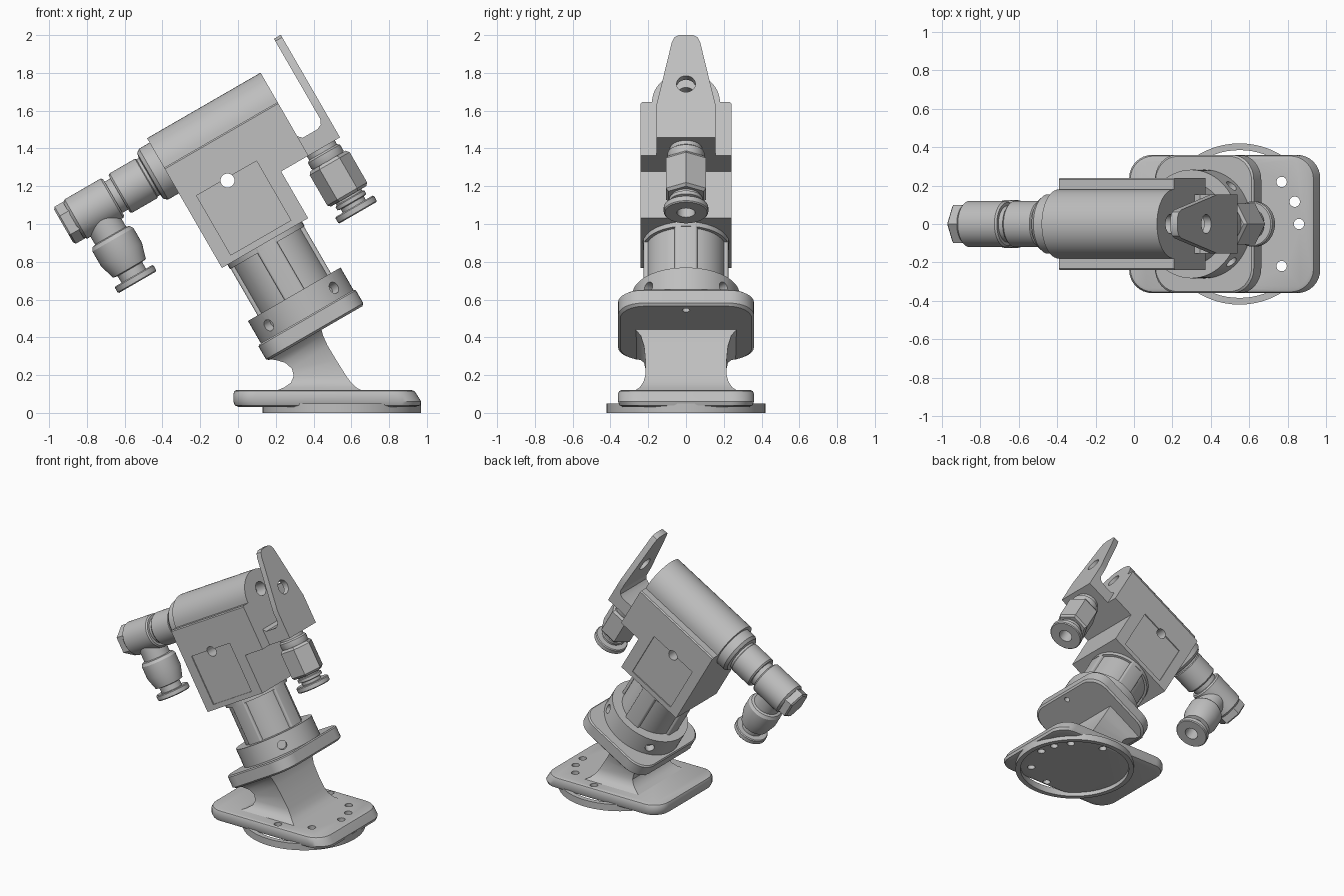
import bpy, bmesh
from math import radians, sin, cos, pi
from mathutils import Matrix, Vector

cube = bpy.data.objects.get("Cube")
if cube:
    bpy.data.objects.remove(cube, do_unlink=True)

grey = bpy.data.materials.new("grey metal")
grey.use_nodes = True
tone = (0.52, 0.52, 0.52, 1)
grey.diffuse_color = tone
grey.node_tree.nodes["Principled BSDF"].inputs["Base Color"].default_value = tone

# Frames: the whole valve leans 30 degrees; its local axes are u (x), y and w (z)
FLAT = Matrix()
LEAN = Matrix.Rotation(radians(-30), 4, 'Y')
ALONG_U = Matrix(((0, 0, 1, 0), (1, 0, 0, 0), (0, 1, 0, 0), (0, 0, 0, 1)))
ALONG_Y = Matrix.Rotation(radians(90), 4, 'X')


def at(x=0, y=0, z=0):
    return Matrix.Translation((x, y, z))


def shade(ob):
    ob.data.shade_smooth()
    ob.data.set_sharp_from_angle(angle=radians(32))


def loft(name, rings, frame=FLAT):
    """Skin a solid over closed rings of equal length."""
    bm = bmesh.new()
    loops = [[bm.verts.new(frame @ Vector(p)) for p in ring] for ring in rings]
    n = len(loops[0])
    for a, b in zip(loops, loops[1:]):
        for i in range(n):
            j = (i + 1) % n
            bm.faces.new((a[i], a[j], b[j], b[i]))
    bm.faces.new(loops[0][::-1])
    bm.faces.new(loops[-1])
    bmesh.ops.recalc_face_normals(bm, faces=bm.faces)
    mesh = bpy.data.meshes.new(name)
    bm.to_mesh(mesh)
    bm.free()
    mesh.materials.append(grey)
    ob = bpy.data.objects.new(name, mesh)
    bpy.context.scene.collection.objects.link(ob)
    shade(ob)
    return ob


def prism(name, outline, lo, hi, frame=FLAT):
    return loft(name, [[(a, b, h) for a, b in outline] for h in (lo, hi)], frame)


def lathe(name, profile, frame=FLAT, n=48):
    return loft(name, [[(r * cos(2 * pi * i / n), r * sin(2 * pi * i / n), h)
                        for i in range(n)] for r, h in profile], frame)


def rounded(x0, x1, y0, y1, r, n=8):
    pts = []
    for k, (cx, cy) in enumerate(((x1 - r, y1 - r), (x0 + r, y1 - r),
                                  (x0 + r, y0 + r), (x1 - r, y0 + r))):
        for i in range(n + 1):
            a = (k + i / n) * pi / 2
            pts.append((cx + r * cos(a), cy + r * sin(a)))
    return pts


def rect(x0, x1, y0, y1):
    return [(x0, y0), (x1, y0), (x1, y1), (x0, y1)]


def cut(ob, cutters):
    """Subtract the cutters, bake the result and remove them."""
    for c in cutters:
        m = ob.modifiers.new("cut", 'BOOLEAN')
        m.operation, m.solver, m.object = 'DIFFERENCE', 'EXACT', c
    bpy.context.view_layer.update()
    deps = bpy.context.evaluated_depsgraph_get()
    mesh = bpy.data.meshes.new_from_object(ob.evaluated_get(deps))
    ob.modifiers.clear()
    ob.data = mesh
    for c in cutters:
        bpy.data.objects.remove(c, do_unlink=True)
    shade(ob)


def hole(r, lo, hi, frame):
    return lathe("hole_cutter", [(r, lo), (r, hi)], frame, 24)


# Base plate with softened edges and a circle of screw holes
base_levels = ((0.03, 0.03, 0.93), (0.008, 0.04, 0.965), (0, 0.06, 0.97),
               (0, 0.1, 0.945), (0.006, 0.115, 0.935), (0.016, 0.12, 0.92))
base = loft("base_plate", [[(x, y, z) for x, y in
            rounded(-0.025 + i, right, -0.36 + i, 0.36 - i, 0.12)]
            for i, z, right in base_levels])
cut(base, [hole(0.027, 0, 0.2, at(0.55 + 0.31 * cos(radians(a)), 0.31 * sin(radians(a))))
           for a in (0, 22, 45, -45, 90, -90)])

# Gasket ring under the base
ring = lathe("base_ring", [(0.42, 0), (0.42, 0.05)], at(0.55), 72)
cut(ring, [lathe("ring_cutter", [(0.385, -0.1), (0.385, 0.2)], at(0.55), 72)])

# Waisted neck between base and flange: left point, right point, half width
neck = (((0.19, 0.112), (0.67, 0.112), 0.28), ((0.245, 0.135), (0.625, 0.135), 0.245),
        ((0.28, 0.16), (0.595, 0.165), 0.225), ((0.295, 0.195), (0.57, 0.2), 0.215),
        ((0.285, 0.235), (0.52, 0.28), 0.215), ((0.25, 0.265), (0.475, 0.355), 0.222),
        ((0.2, 0.28), (0.45, 0.41), 0.24), ((0.15, 0.285), (0.44, 0.45), 0.275))
loft("neck", [[(l[0], -h, l[1]), (r[0], -h, r[1]), (r[0], h, r[1]), (l[0], h, l[1])]
              for l, r, h in neck])

# Leaning flange
flange = loft("flange", [[(x, y, w) for x, y in
              rounded(0.27 + i, 0.865 - i, -0.36 + i, 0.36 - i, 0.13)]
              for i, w in ((0.012, 0.16), (0, 0.172), (0, 0.25), (0.008, 0.258))], LEAN)
cut(flange, [hole(0.02, 0.1, 0.2, LEAN @ at(0.81))])

# Round collar with four diagonal radial holes
AXIS = LEAN @ at(0.572)
collar = lathe("collar", [(0.283, 0.25), (0.283, 0.395)], AXIS, 64)
cut(collar, [hole(0.032, 0.23, 0.4, AXIS @ at(0, 0, 0.32) @
                  Matrix.Rotation(radians(a), 4, 'Z') @ Matrix.Rotation(pi / 2, 4, 'Y'))
             for a in (45, 135, 225, 315)])

# Valve stem, top lip and four ribs
lathe("stem", [(0.21, 0.39), (0.21, 0.68), (0.228, 0.68), (0.228, 0.71)], AXIS, 64)
for k in range(4):
    prism("stem_rib", rounded(0.1, 0.224, -0.06, 0.06, 0.012, 3), 0.39, 0.71,
          AXIS @ Matrix.Rotation(k * pi / 2, 4, 'Z'))

# Main body: square block with a half-round barrel on top
dome = [(0.18 * cos(pi * i / 24), 1.32 + 0.18 * sin(pi * i / 24)) for i in range(25)]
side = [(0.24, 0.707), (0.24, 1.312), (0.232, 1.32)]
outline = side + dome + [(-y, w) for y, w in reversed(side)]
body = prism("body", outline, 0.31, 1.004, LEAN @ ALONG_U)
cutters = [prism("step_cutter", rect(0.837, 1.2, 0.5, 0.993), -0.5, 0.5, LEAN @ ALONG_Y),
           hole(0.037, -0.5, 0.5, LEAN @ at(0.567, 0, 1.093) @ ALONG_Y),
           hole(0.05, 0.92, 1.1, LEAN @ at(0, 0, 1.36) @ ALONG_U)]
for lo in (-0.332, 0.232):
    cutters.append(prism("panel_cutter", rect(0.385, 0.752, 0.743, 1.106),
                         lo, lo + 0.1, LEAN @ ALONG_Y))
cut(body, cutters)

# Bracket: filleted foot and tapered upright with a hole
prism("bracket_foot", [(1.0, 0.993), (1.197, 0.993), (1.197, 1.13), (1.155, 1.13),
                       (1.143, 1.103), (1.115, 1.09), (1.025, 1.09), (1.0, 1.115)],
      -0.155, 0.155, LEAN @ ALONG_Y)
half = [(0.155, 1.13), (0.155, 1.2), (0.148, 1.23), (0.075, 1.575), (0.062, 1.605), (0.035, 1.62)]
plate = prism("bracket_plate", half + [(-y, w) for y, w in reversed(half)],
              1.155, 1.197, LEAN @ ALONG_U)
cut(plate, [hole(0.05, 1.0, 1.4, LEAN @ at(0, 0, 1.32) @ ALONG_U)])


def port_end(name, u, w, profile):
    """Push-in tube port pointing down the leaning axis, with an open bore."""
    frame = LEAN @ at(u, 0, w)
    port = lathe(name, [(0.112, 0), (0.118, 0.006), (0.118, 0.034), (0.112, 0.04)] + profile, frame)
    cut(port, [hole(0.048, -0.1, 0.12, frame)])


# Straight fitting under the bracket
port_end("straight_port", 1.08, 0.6, [(0.07, 0.04), (0.07, 0.06), (0.088, 0.065),
                                      (0.088, 0.085), (0.078, 0.09), (0.078, 0.15)])
HEX = LEAN @ at(1.08)
lathe("straight_hex", [(0.108, 0.7), (0.122, 0.715), (0.122, 0.9), (0.108, 0.917)], HEX, 6)
lathe("straight_neck", [(0.092, 0.91), (0.098, 0.925), (0.098, 0.96), (0.085, 0.97),
                        (0.085, 1.0)], HEX)

# Elbow fitting on the left end
BARREL = LEAN @ at(0, 0, 1.318) @ ALONG_U
lathe("elbow_barrel", [(0.105, -0.245), (0.12, -0.23), (0.12, -0.01), (0.112, 0), (0.095, 0),
                       (0.095, 0.035), (0.112, 0.035), (0.12, 0.045), (0.12, 0.2),
                       (0.113, 0.205), (0.113, 0.22), (0.14, 0.225), (0.155, 0.245),
                       (0.155, 0.32)], BARREL)
lathe("elbow_hex", [(0.1, -0.305), (0.113, -0.295), (0.113, -0.24)],
      BARREL @ Matrix.Rotation(pi / 2, 4, 'Z'), 6)
port_end("elbow_port", -0.115, 0.865, [(0.075, 0.04), (0.075, 0.08), (0.1, 0.085),
                                       (0.125, 0.17), (0.125, 0.26), (0.112, 0.28),
                                       (0.095, 0.285), (0.095, 0.43)])
